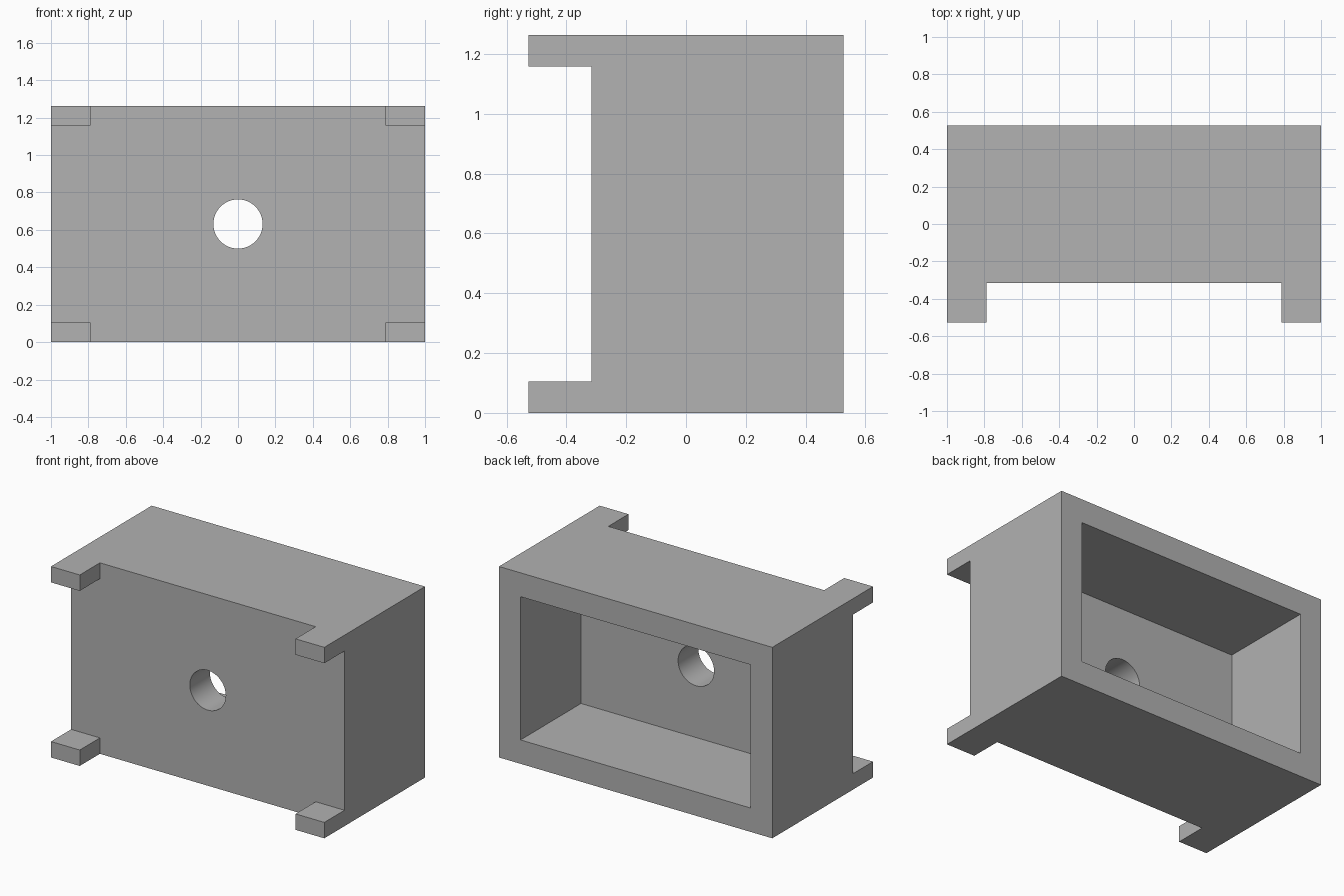
import bpy
import bmesh
import math
from mathutils import Vector

cube = bpy.data.objects.get("Cube")
if cube:
    bpy.data.objects.remove(cube, do_unlink=True)

U = 2 / 19 / 2          # design unit: the housing is 38 x 20 x 24 units
W, D, H = 38, 20, 24
WALL, FRONT, FOOT_W, FOOT_H, FOOT_D = 3, 4, 4, 2, 4
HOLE_R = 2.5
BODY_Y = -D / 2 + FOOT_D   # front plane of the housing body

grey = bpy.data.materials.new("grey plastic")
grey.use_nodes = True
colour = (0.445, 0.445, 0.445, 1)
grey.diffuse_color = colour
grey.node_tree.nodes["Principled BSDF"].inputs["Base Color"].default_value = colour


def add_box(name, low, high):
    low, high = Vector(low) * U, Vector(high) * U
    bpy.ops.mesh.primitive_cube_add(size=1, location=(low + high) / 2)
    obj = bpy.context.object
    obj.name = name
    obj.scale = high - low
    bpy.ops.object.transform_apply(location=True, rotation=True, scale=True)
    return obj


# Solid block
housing = add_box("housing", (-W / 2, -D / 2, 0), (W / 2, D / 2, H))
housing.data.materials.append(grey)

# Cutters: two crossing channels leave four feet, then the open back
side = W / 2 - FOOT_W
cutters = [
    add_box("upright_channel", (-side, -D, -1), (side, BODY_Y, H + 1)),
    add_box("level_channel", (-W, -D, FOOT_H), (W, BODY_Y, H - FOOT_H)),
    add_box("cavity", (WALL - W / 2, BODY_Y + FRONT, WALL),
            (W / 2 - WALL, D, H - WALL)),
]

# Round hole through the front wall
bpy.ops.mesh.primitive_cylinder_add(
    vertices=64, radius=HOLE_R * U, depth=(FRONT + 2) * U,
    location=(0, (BODY_Y + FRONT / 2) * U, H / 2 * U),
    rotation=(math.pi / 2, 0, 0))
bpy.context.object.name = "front_hole"
cutters.append(bpy.context.object)

for cutter in cutters:
    cutter.hide_render = True
    mod = housing.modifiers.new(cutter.name, "BOOLEAN")
    mod.operation = "DIFFERENCE"
    mod.solver = "EXACT"
    mod.object = cutter

# Bake the cuts and drop the cutters
bpy.ops.object.select_all(action="DESELECT")
housing.select_set(True)
bpy.context.view_layer.objects.active = housing
for cutter in cutters:
    bpy.ops.object.modifier_apply(modifier=cutter.name)
    bpy.data.objects.remove(cutter, do_unlink=True)

# Merge coplanar faces left by the crossing cuts
bm = bmesh.new()
bm.from_mesh(housing.data)
bmesh.ops.remove_doubles(bm, verts=bm.verts, dist=1e-5)
bmesh.ops.dissolve_limit(bm, angle_limit=math.radians(1),
                         verts=bm.verts, edges=bm.edges)
for face in bm.faces:
    face.material_index = 0
bm.to_mesh(housing.data)
bm.free()

bpy.ops.object.shade_smooth_by_angle(angle=math.radians(30))
